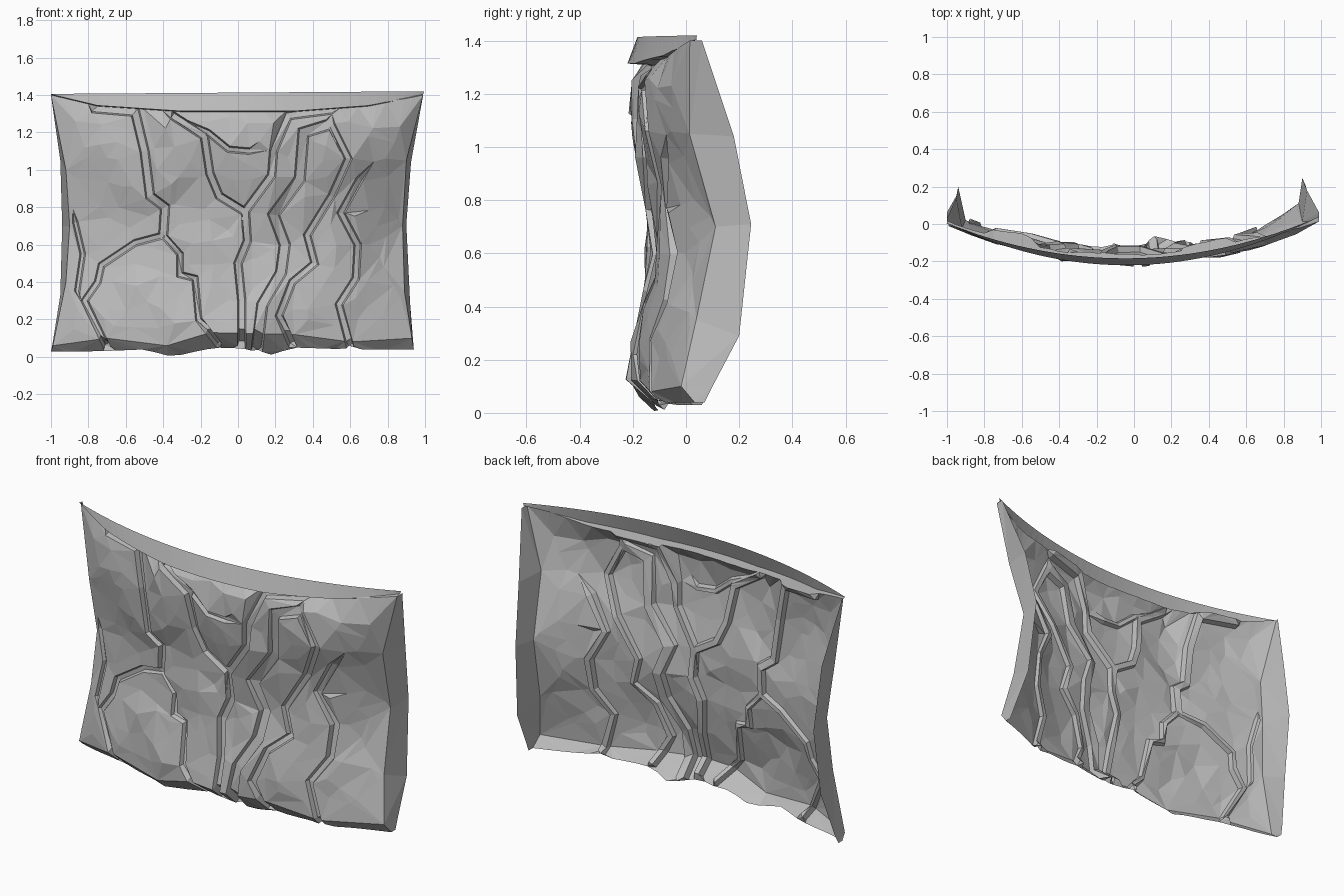
import bpy, bmesh, random
from math import cos, tau
from mathutils import Vector, noise
from mathutils.geometry import delaunay_2d_cdt, intersect_point_line

random.seed(4)
old = bpy.data.objects.get("Cube")
if old:
    bpy.data.objects.remove(old, do_unlink=True)

stone = bpy.data.materials.new("grey_stone")
stone.use_nodes = True
stone.diffuse_color = (0.5, 0.5, 0.5, 1)
stone.node_tree.nodes["Principled BSDF"].inputs["Base Color"].default_value = stone.diffuse_color

# Outline of the rock sheet: bottom, fold and top give z along x, sides give x along z
BOTTOM = [(-1, .03), (-.74, .03), (-.5, .04), (-.35, 0), (-.18, .04), (.02, .05),
          (.14, 0), (.3, .05), (.6, .04), (.94, .04)]
FOLD = [(-.99, .06), (-.7, .1), (-.38, .06), (-.15, .13), (.3, .12), (.6, .08), (.93, .1)]
TOP = [(-1, 1.4), (-.75, 1.34), (-.3, 1.31), (.3, 1.31), (.7, 1.34), (.99, 1.4)]
LEFT = [(.03, -1), (.06, -.99), (.4, -.92), (.7, -.9), (1, -.92), (1.4, -1)]
RIGHT = [(.04, .94), (.1, .93), (.35, .89), (.7, .88), (1.05, .9), (1.4, .99)]
WALL = .008

# Cracks: floor width, depth and path in x, z
CRACKS = [
    (.035, .03, [(-.78, 1.33), (-.55, 1.31), (-.5, 1.1), (-.47, .86), (-.39, .8), (-.4, .65)]),
    (.022, .025, [(-.4, .65), (-.55, .61), (-.73, .49), (-.75, .4), (-.82, .3), (-.7, .05)]),
    (.02, .025, [(-.4, .65), (-.31, .55), (-.31, .44), (-.23, .42), (-.21, .2), (-.1, .06)]),
    (.03, .03, [(-.35, 1.29), (-.18, 1.18), (-.15, .98), (-.1, .86), (.03, .78)]),
    (.02, .025, [(-.28, 1.25), (-.16, 1.2), (-.05, 1.11), (.06, 1.1)]),
    (.03, .03, [(.5, 1.32), (.27, 1.29), (.19, 1.1), (.18, .97), (.04, .78),
                (.05, .62), (0, .5), (.02, .3), (.02, .06)]),
    (.045, .03, [(.48, 1.24), (.35, 1.2), (.33, .95), (.19, .76), (.25, .6),
                 (.23, .45), (.13, .28), (.1, .03)]),
    (.025, .025, [(.5, 1.24), (.59, 1.06), (.5, .86), (.37, .65), (.41, .5),
                  (.29, .4), (.22, .22), (.29, .06)]),
    (.025, .025, [(.65, .95), (.55, .77), (.64, .6), (.63, .42), (.54, .28), (.6, .05)]),
    (.015, .02, [(-.87, .72), (-.83, .55), (-.86, .35)]),
]
CRACKS = [(w, d, [Vector(p) for p in path]) for w, d, path in CRACKS]


def interp(knots, t):
    for (a, va), (b, vb) in zip(knots, knots[1:]):
        if t <= b:
            return va + (vb - va) * max(0, (t - a) / (b - a))
    return knots[-1][1]


def distance(p, path):
    best = 9
    for a, b in zip(path, path[1:]):
        t = intersect_point_line(p, a, b)[1]
        best = min(best, (p - a.lerp(b, min(1, max(0, t)))).length)
    return best


def offset(path, amount):
    # Parallel path with mitred corners
    result = []
    for i, p in enumerate(path):
        before = (p - path[i - 1]).normalized() if i else None
        after = (path[i + 1] - p).normalized() if i + 1 < len(path) else before
        before = before or after
        mid = (before + after).normalized()
        normal = Vector((-mid.y, mid.x))
        result.append(p + normal * amount / max(.5, mid.dot(after)))
    return result


def sheet_point(x, z):
    # Bowed sheet with bumps and crack grooves
    p = Vector((x, z))
    cut = max(d * min(1, max(0, (w / 2 + WALL - distance(p, path)) / WALL))
              for w, d, path in CRACKS)
    fade = max(0, 1 - x ** 4)
    bumps = noise.noise((x * 4, z * 4, 2)) * .032 + noise.noise((x * 9, z * 7, 5)) * .018
    y = -.175 + .2 * x * x + .035 * cos((z - .65) * tau / 1.05) + bumps * fade + cut
    # The right side bends back at mid height, the top recedes under the lip
    y += .33 * max(0, x - .6) * max(0, 1 - ((z - .65) / .6) ** 2)
    y += .7 * max(0, z - interp(TOP, x) + .06) * (1 - x * x)
    # The bottom folds back
    below = max(0, interp(FOLD, x) - z)
    return Vector((x, y + below, z + (cut * .8 if below else 0)))


def add_object(name, bm):
    mesh = bpy.data.meshes.new(name)
    bm.to_mesh(mesh)
    bm.free()
    mesh.materials.append(stone)
    obj = bpy.data.objects.new(name, mesh)
    bpy.context.collection.objects.link(obj)


def strip(name, first, second):
    bm = bmesh.new()
    a, b = ([bm.verts.new(p) for p in row] for row in (first, second))
    for i in range(len(a) - 1):
        for tri in ((a[i], b[i], b[i + 1]), (a[i], b[i + 1], a[i + 1])):
            if len({tuple(v.co) for v in tri}) == 3:
                bm.faces.new(tri)
    add_object(name, bm)


def steps(a, b, n):
    return [a + (b - a) * i / n for i in range(n + 1)]


# Cracked rock sheet: triangulate the outline, cracks and scattered points
points, edges = [], []
top_edge = [(x, interp(TOP, x)) for x in steps(-1, .99, 40)]


def add_path(path):
    start = len(points)
    points.extend(Vector(p) for p in path)
    edges.extend((i, i + 1) for i in range(start, len(points) - 1))


add_path([(x, interp(BOTTOM, x)) for x in steps(-1, .94, 28)])
add_path(top_edge)
add_path([(x, z) for z, x in LEFT])
add_path([(x, z) for z, x in RIGHT])
add_path(FOLD)
for width, depth, path in CRACKS:
    for side in (-1, 1):
        add_path(offset(path, side * width / 2))
        add_path(offset(path, side * (width / 2 + WALL)))
for x in steps(-.85, .82, 15):
    for z in steps(.18, 1.25, 10):
        p = Vector((x + random.uniform(-.05, .05), z + random.uniform(-.04, .04)))
        if min(distance(p, path) - w / 2 for w, d, path in CRACKS) > .03:
            points.append(p)

flat, _, triangles, *_ = delaunay_2d_cdt(points, edges, [], 0, .0001)
bm = bmesh.new()
verts = [bm.verts.new(sheet_point(p.x, p.y)) for p in flat]
for tri in triangles:
    c = sum((flat[i] for i in tri), Vector((0, 0))) / len(tri)
    if (interp(LEFT, c.y) < c.x < interp(RIGHT, c.y)
            and interp(BOTTOM, c.x) < c.y < interp(TOP, c.x)):
        bm.faces.new([verts[i] for i in tri])
bmesh.ops.delete(bm, geom=[v for v in bm.verts if not v.link_faces], context='VERTS')
add_object("cracked_rock_sheet", bm)

# Side flaps that fold backwards
left_back = [(-1, .06, .03), (-.99, .08, .08), (-.95, .15, .33), (-.94, .2, .7),
             (-.95, .14, 1.05), (-1, .03, 1.4)]
right_back = [(.94, .07, .04), (.935, .1, .1), (.92, .2, .29), (.9, .245, .71),
              (.925, .18, 1.04), (.99, .06, 1.4)]
strip("left_flap", left_back, [sheet_point(x, z) for z, x in LEFT])
strip("right_flap", [sheet_point(x, z) for z, x in RIGHT], right_back)

# Overhanging top lip and the ledge beneath it
sheet_top = [sheet_point(x, z) for x, z in top_edge]
lip_low, lip_high = [], []
for x, z in top_edge:
    bow = 1 - x * x
    edge = .025 + .02 * x
    lip_low.append((x, edge - .245 * bow, z + .004))
    lip_high.append((x * 1.005, edge - .208 * bow, 1.413 + x * .007))
strip("top_ledge", lip_low, sheet_top)
strip("top_lip", lip_high, lip_low)
